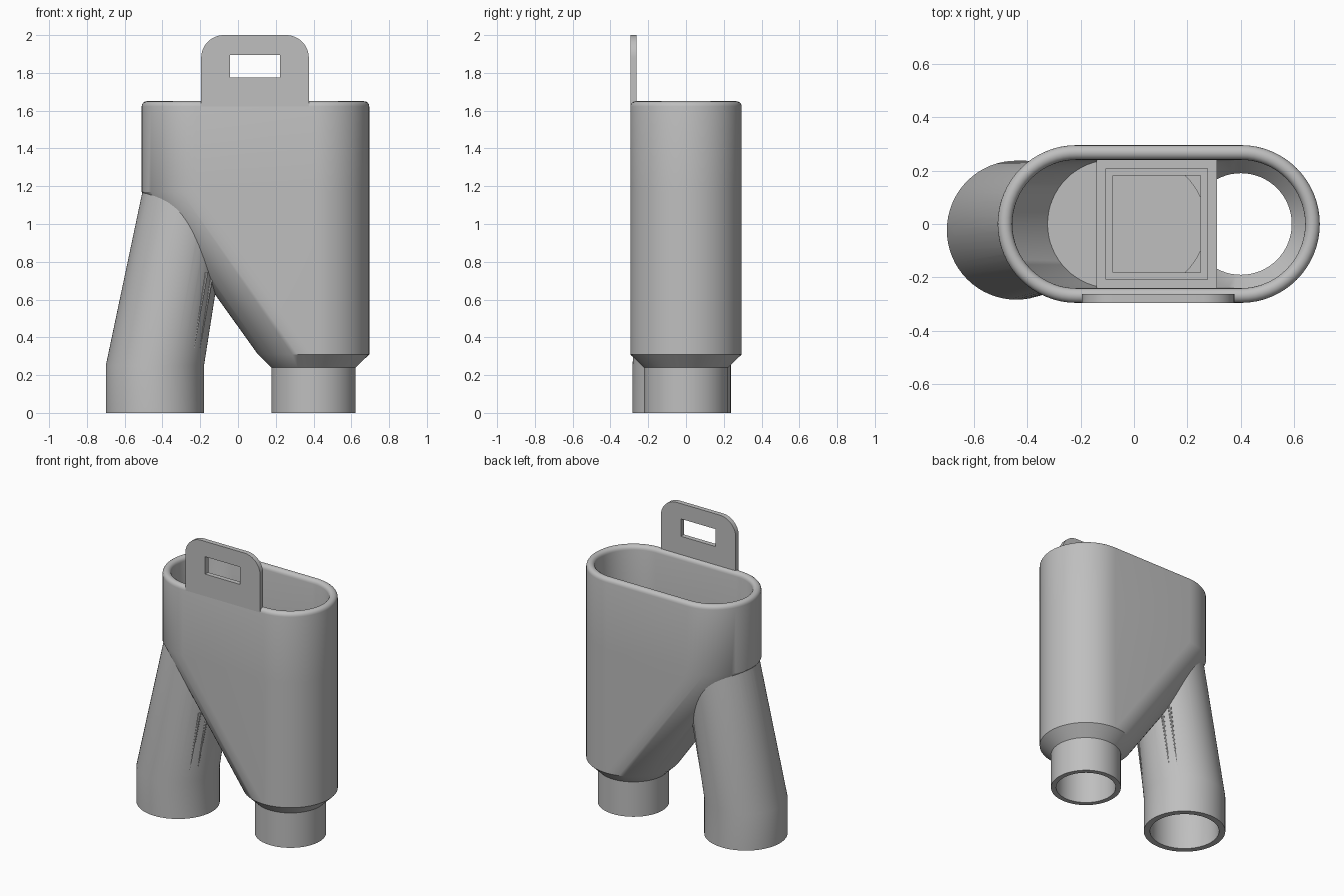
import bpy, bmesh
from math import sin, cos, pi, radians
from mathutils import Vector

cube = bpy.data.objects.get("Cube")
if cube:
    bpy.data.objects.remove(cube, do_unlink=True)

grey = bpy.data.materials.new("plain grey")
grey.use_nodes = True
grey.diffuse_color = (0.52, 0.52, 0.52, 1)
grey.node_tree.nodes["Principled BSDF"].inputs["Base Color"].default_value = grey.diffuse_color


def finish(bm, name, smooth=True):
    bmesh.ops.remove_doubles(bm, verts=bm.verts, dist=1e-5)
    bmesh.ops.recalc_face_normals(bm, faces=bm.faces)
    mesh = bpy.data.meshes.new(name)
    bm.to_mesh(mesh)
    bm.free()
    obj = bpy.data.objects.new(name, mesh)
    bpy.context.collection.objects.link(obj)
    mesh.materials.append(grey)
    if smooth:
        bpy.ops.object.select_all(action='DESELECT')
        obj.select_set(True)
        bpy.context.view_layer.objects.active = obj
        bpy.ops.object.shade_smooth_by_angle(angle=radians(30))
    return obj


def slot(left, right, y, r, z, n=32):
    """Ring of two half circles; a plain circle when left equals right."""
    pts = []
    for cx, start in ((right, -pi / 2), (left, pi / 2)):
        for i in range(n + 1):
            a = start + pi * i / n
            pts.append((cx + r * cos(a), y + r * sin(a), z))
    return pts


def loft(name, rings, hollow=False):
    """Skin rings; a hollow loft joins its last ring to its first."""
    bm = bmesh.new()
    loops = [[bm.verts.new(p) for p in ring] for ring in rings]
    pairs = list(zip(loops, loops[1:]))
    if hollow:
        pairs.append((loops[-1], loops[0]))
    else:
        bm.faces.new(loops[0])
        bm.faces.new(loops[-1])
    for a, b in pairs:
        for i in range(len(a)):
            j = (i + 1) % len(a)
            bm.faces.new((a[i], a[j], b[j], b[i]))
    return finish(bm, name)


def cut(obj, cutter, remove=True):
    mod = obj.modifiers.new("cut", 'BOOLEAN')
    mod.operation = 'DIFFERENCE'
    mod.solver = 'EXACT'
    mod.object = cutter
    bpy.context.view_layer.objects.active = obj
    bpy.ops.object.modifier_apply(modifier=mod.name)
    cutter.hide_render = True
    if remove:
        bpy.data.objects.remove(cutter, do_unlink=True)


# Funnel body: outside going up, rolled rim, then inside going down
RIGHT, LEFT = 0.4, -0.215
outer = [(RIGHT, 0.223, 0), (RIGHT, 0.223, 0.24), (RIGHT, 0.295, 0.31),
         (LEFT, 0.295, 1.17)]
rim = [(LEFT, 0.2675 + 0.0275 * cos(a * pi / 8), 1.6225 + 0.0275 * sin(a * pi / 8))
       for a in range(9)]
inner = [(LEFT, 0.24, 1.17), (RIGHT, 0.24, 0.33), (RIGHT, 0.19, 0.27), (RIGHT, 0.19, 0)]


def body_rings(profile):
    return [slot(left, RIGHT, 0, r, z) for left, r, z in profile]


loft("funnel_body", body_rings(outer + rim + inner), hollow=True)

# Side spout: straight foot, then a leaning tube that ends at the body wall
FOOT, TOP = Vector((-0.44, -0.023, 0.25)), Vector((-0.269, 0, 1.18))


def spout_rings(r0, r1):
    return [slot(c.x, c.x, c.y, r, z) for c, r, z in
            ((FOOT, r0, 0), (FOOT, r0, FOOT.z), (TOP, r1, TOP.z))]


spout = loft("side_spout", spout_rings(0.26, 0.235) + spout_rings(0.22, 0.195)[::-1],
             hollow=True)
cut(spout, loft("body_cutter", body_rings(outer + rim[:1])))
bpy.ops.object.select_all(action='DESELECT')
spout.select_set(True)
bpy.context.view_layer.objects.active = spout
bpy.ops.object.shade_smooth_by_angle(angle=radians(30))

# Slim tapering ribs on the inner side of the spout
for k, deg in enumerate((-42, -30, 30, 42)):
    a = radians(deg)
    out = Vector((cos(a), sin(a), 0))
    low = FOOT + out * 0.256
    high = FOOT.lerp(TOP, 0.53) + out * 0.243
    loft(f"spout_rib_{k + 1}", [slot(p.x, p.x, p.y, r, p.z, 4)
                                for p, r in ((low, 0.002), (high, 0.012))])

# Level shelf inside the body, left of the filter block
loft("inner_shelf", [slot(-0.085, 0.02, 0, 0.25, z) for z in (0.96, 0.99)])


def box(name, x0, x1, y0, y1, z0, z1, insets=()):
    """Box; each inset (width, depth) sinks a smaller panel into its top."""
    bm = bmesh.new()
    bmesh.ops.create_cube(bm, size=1)
    for v in bm.verts:
        v.co = ((x0 + x1) / 2 + v.co.x * (x1 - x0),
                (y0 + y1) / 2 + v.co.y * (y1 - y0),
                (z0 + z1) / 2 + v.co.z * (z1 - z0))
    bm.faces.ensure_lookup_table()
    face = max(bm.faces, key=lambda f: f.calc_center_median().z)
    for width, depth in insets:
        bmesh.ops.inset_individual(bm, faces=[face], thickness=width)
        new = bmesh.ops.extrude_discrete_faces(bm, faces=[face])["faces"]
        face = new[0]
        bmesh.ops.translate(bm, verts=face.verts, vec=(0, 0, -depth))
    return finish(bm, name, smooth=False)


box("filter_block", -0.14, 0.31, -0.243, 0.243, 0.9, 1.03, ((0.05, 0.006), (0.037, 0.05)))

# Hanging tab with rounded top corners and a slot
X0, X1, R = -0.195, 0.375, 0.12
outline = [(X0, 1.61), (X1, 1.61)]
for cx, start in ((X1 - R, 0), (X0 + R, pi / 2)):
    outline += [(cx + R * cos(start + pi / 2 * i / 12), 2 - R + R * sin(start + pi / 2 * i / 12))
                for i in range(13)]
tab = loft("hanging_tab", [[(x, y, z) for x, z in outline] for y in (-0.295, -0.262)])
cut(tab, box("slot_cutter", -0.043, 0.222, -0.4, -0.2, 1.775, 1.895))
